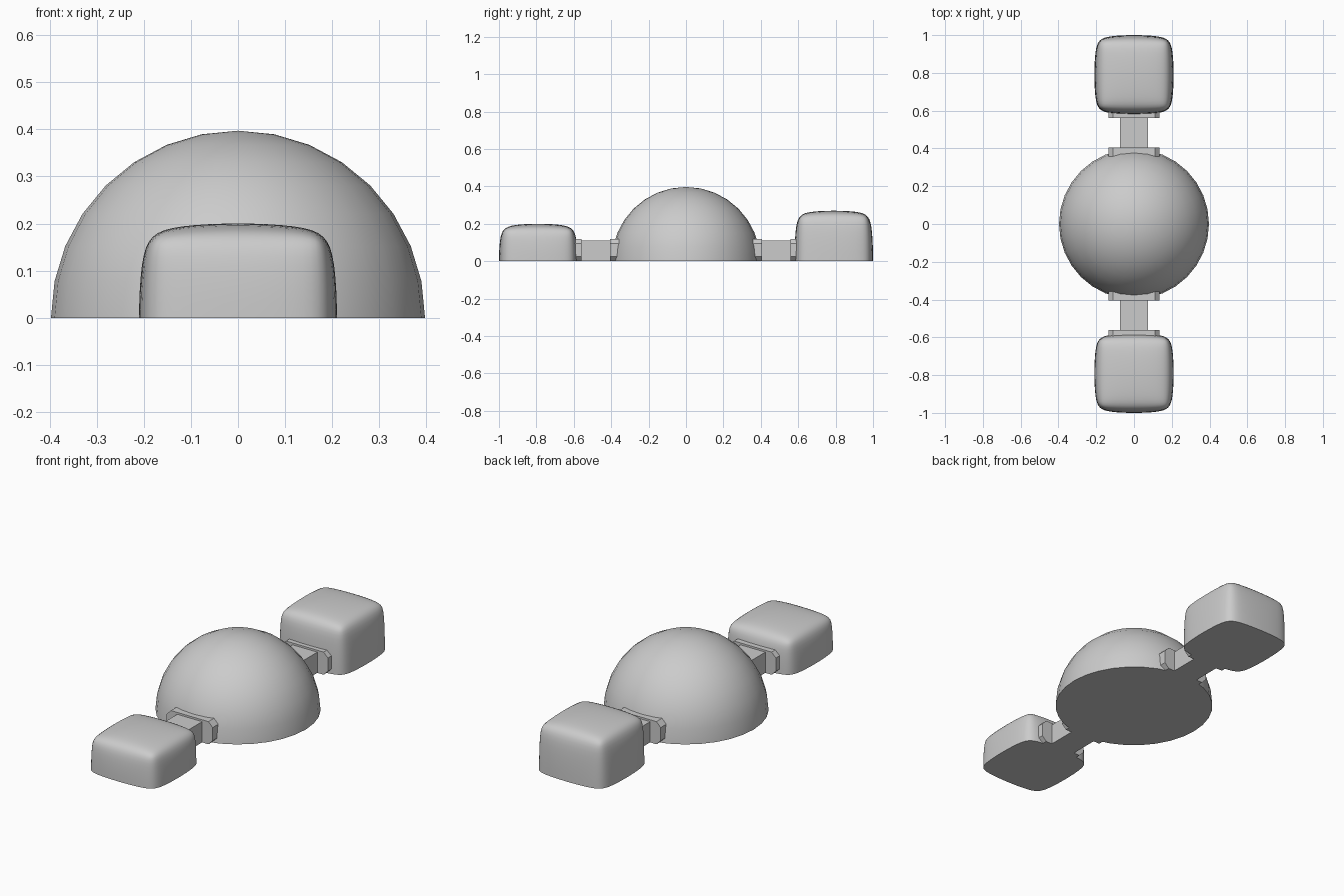
import bpy, bmesh
from mathutils import Vector

if "Cube" in bpy.data.objects:
    bpy.data.objects.remove(bpy.data.objects["Cube"])


def finish(bm, name, smooth=False):
    me = bpy.data.meshes.new(name)
    bm.to_mesh(me)
    bm.free()
    ob = bpy.data.objects.new(name, me)
    bpy.context.collection.objects.link(ob)
    if smooth:
        bpy.ops.object.select_all(action='DESELECT')
        bpy.context.view_layer.objects.active = ob
        ob.select_set(True)
        bpy.ops.object.shade_smooth_by_angle(angle=0.7)
    return ob


def cut_at_ground(bm):
    # keep the upper half and close the flat base
    geom = bm.verts[:] + bm.edges[:] + bm.faces[:]
    bmesh.ops.bisect_plane(bm, geom=geom, dist=1e-5, plane_co=(0, 0, 0),
                           plane_no=(0, 0, 1), clear_inner=True)
    bmesh.ops.holes_fill(bm, edges=[e for e in bm.edges if e.is_boundary])
    bmesh.ops.recalc_face_normals(bm, faces=bm.faces[:])


def soft_block(name, y, height):
    # bevelled cube, subdivided to a pillow shape, fitted to size and halved
    size = Vector((0.42, 0.42, 2 * height))
    bm = bmesh.new()
    bmesh.ops.create_cube(bm, size=1)
    bmesh.ops.scale(bm, vec=size, verts=bm.verts)
    bmesh.ops.bevel(bm, geom=bm.edges[:], offset=0.05, segments=1,
                    profile=0.5, affect='EDGES')
    tmp = finish(bm, name + "_cage")
    mod = tmp.modifiers.new("subdivide", 'SUBSURF')
    mod.levels = 3
    bpy.context.view_layer.update()
    bm = bmesh.new()
    bm.from_object(tmp, bpy.context.evaluated_depsgraph_get())
    bpy.data.objects.remove(tmp)
    fit = [size[i] / (2 * max(v.co[i] for v in bm.verts)) for i in range(3)]
    bmesh.ops.scale(bm, vec=fit, verts=bm.verts)
    cut_at_ground(bm)
    bmesh.ops.translate(bm, vec=(0, y, 0), verts=bm.verts)
    return finish(bm, name, True)


def prism(name, profile, y0, y1):
    # x/z outline extruded along y
    bm = bmesh.new()
    face = bm.faces.new([bm.verts.new((x, y0, z)) for x, z in profile])
    ext = bmesh.ops.extrude_face_region(bm, geom=[face])
    verts = [g for g in ext["geom"] if isinstance(g, bmesh.types.BMVert)]
    bmesh.ops.translate(bm, vec=(0, y1 - y0, 0), verts=verts)
    bmesh.ops.recalc_face_normals(bm, faces=bm.faces[:])
    return finish(bm, name)


# central dome
bm = bmesh.new()
bmesh.ops.create_uvsphere(bm, u_segments=32, v_segments=16, radius=0.397)
cut_at_ground(bm)
finish(bm, "dome", True)

# end blocks: low at the front, tall at the back
soft_block("front_block", -0.79, 0.20)
soft_block("back_block", 0.79, 0.27)

# passages with a chamfered collar at each end
bar = [(-0.073, 0), (0.073, 0), (0.073, 0.11), (-0.073, 0.11)]
collar = [(-0.11, 0), (0.11, 0), (0.135, 0.025), (0.135, 0.095),
          (0.11, 0.12), (-0.11, 0.12), (-0.135, 0.095), (-0.135, 0.025)]
for side, s in (("front", -1), ("back", 1)):
    prism(side + "_passage", bar, s * 0.36, s * 0.60)
    prism(side + "_dome_collar", collar, s * 0.355, s * 0.405)
    prism(side + "_block_collar", collar, s * 0.56, s * 0.61)
